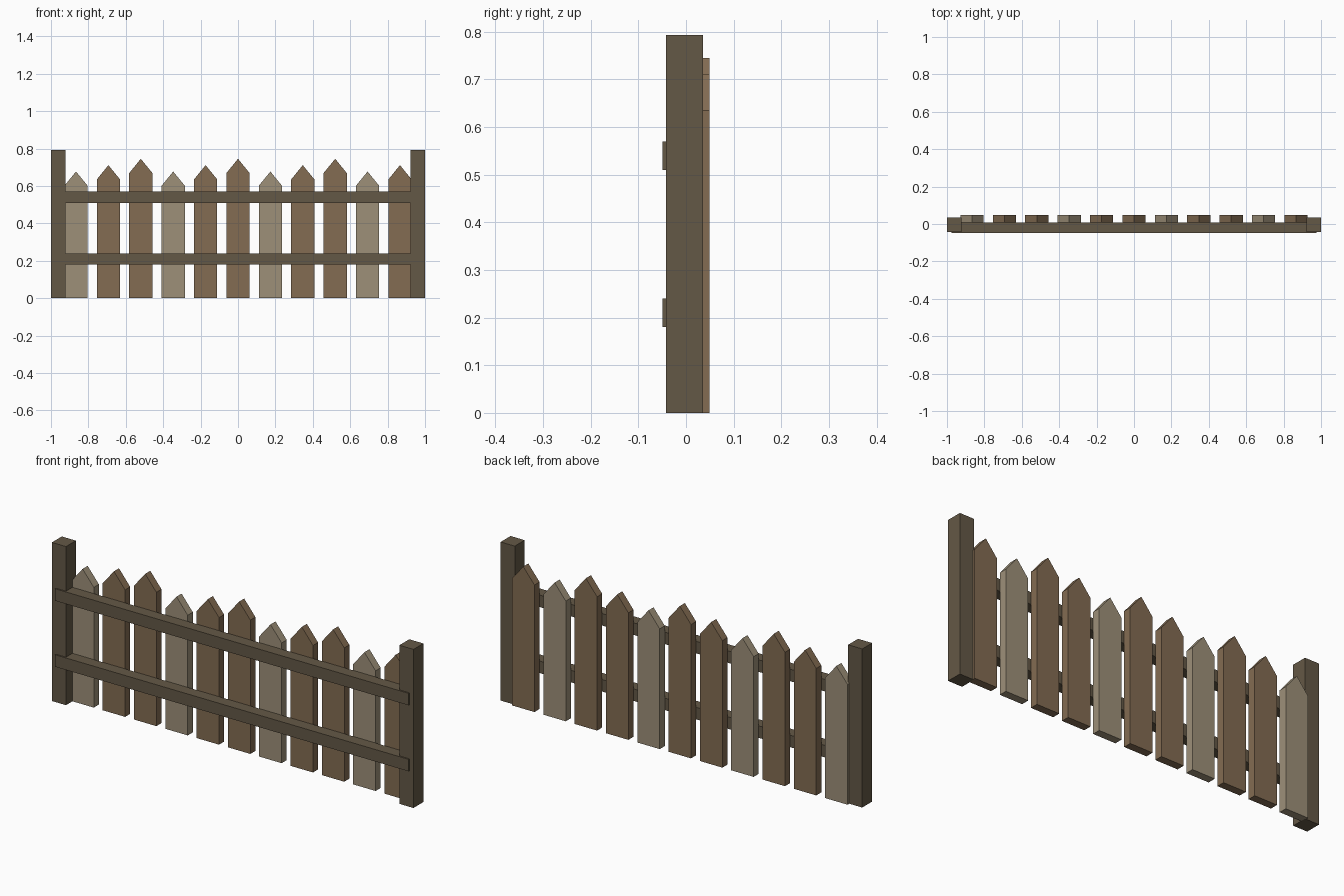
import bpy, bmesh

if "Cube" in bpy.data.objects:
    bpy.data.objects.remove(bpy.data.objects["Cube"])


def material(name, rgb):
    m = bpy.data.materials.new(name)
    m.diffuse_color = (*rgb, 1)
    m.use_nodes = True
    m.node_tree.nodes["Principled BSDF"].inputs["Base Color"].default_value = m.diffuse_color
    return m


DARK = material("dark_wood", (0.127, 0.098, 0.061))
BROWN = material("brown_wood", (0.227, 0.150, 0.085))
PALE = material("pale_wood", (0.337, 0.279, 0.191))


def board(name, outline, y0, y1, mat):
    """Extrude an x/z outline from y0 to y1."""
    bm = bmesh.new()
    face = bm.faces.new([bm.verts.new((x, y0, z)) for x, z in outline])
    ext = bmesh.ops.extrude_face_region(bm, geom=[face])
    moved = [g for g in ext["geom"] if isinstance(g, bmesh.types.BMVert)]
    bmesh.ops.translate(bm, verts=moved, vec=(0, y1 - y0, 0))
    bmesh.ops.recalc_face_normals(bm, faces=bm.faces)
    mesh = bpy.data.meshes.new(name)
    bm.to_mesh(mesh)
    bm.free()
    mesh.materials.append(mat)
    obj = bpy.data.objects.new(name, mesh)
    bpy.context.collection.objects.link(obj)


def rect(x0, x1, z0, z1):
    return [(x0, z0), (x1, z0), (x1, z1), (x0, z1)]


# End posts
board("post_left", rect(-1, -0.922, 0, 0.793), -0.042, 0.036, DARK)
board("post_right", rect(0.922, 1, 0, 0.793), -0.042, 0.036, DARK)

# Horizontal rails
for name, z in (("rail_lower", 0.18), ("rail_upper", 0.51)):
    board(name, rect(-0.977, 0.977, z, z + 0.06), -0.049, 0.009, DARK)

# Pointed pickets, heights repeating in threes
HALF = 0.062
for i in range(11):
    x = (i - 5) * 0.1732
    top = (0.677, 0.711, 0.745)[i % 3]
    outline = [(x - HALF, 0), (x + HALF, 0), (x + HALF, top - 0.076),
               (x, top), (x - HALF, top - 0.076)]
    board(f"picket_{i + 1}", outline, 0.009, 0.049, PALE if i % 3 == 0 else BROWN)
